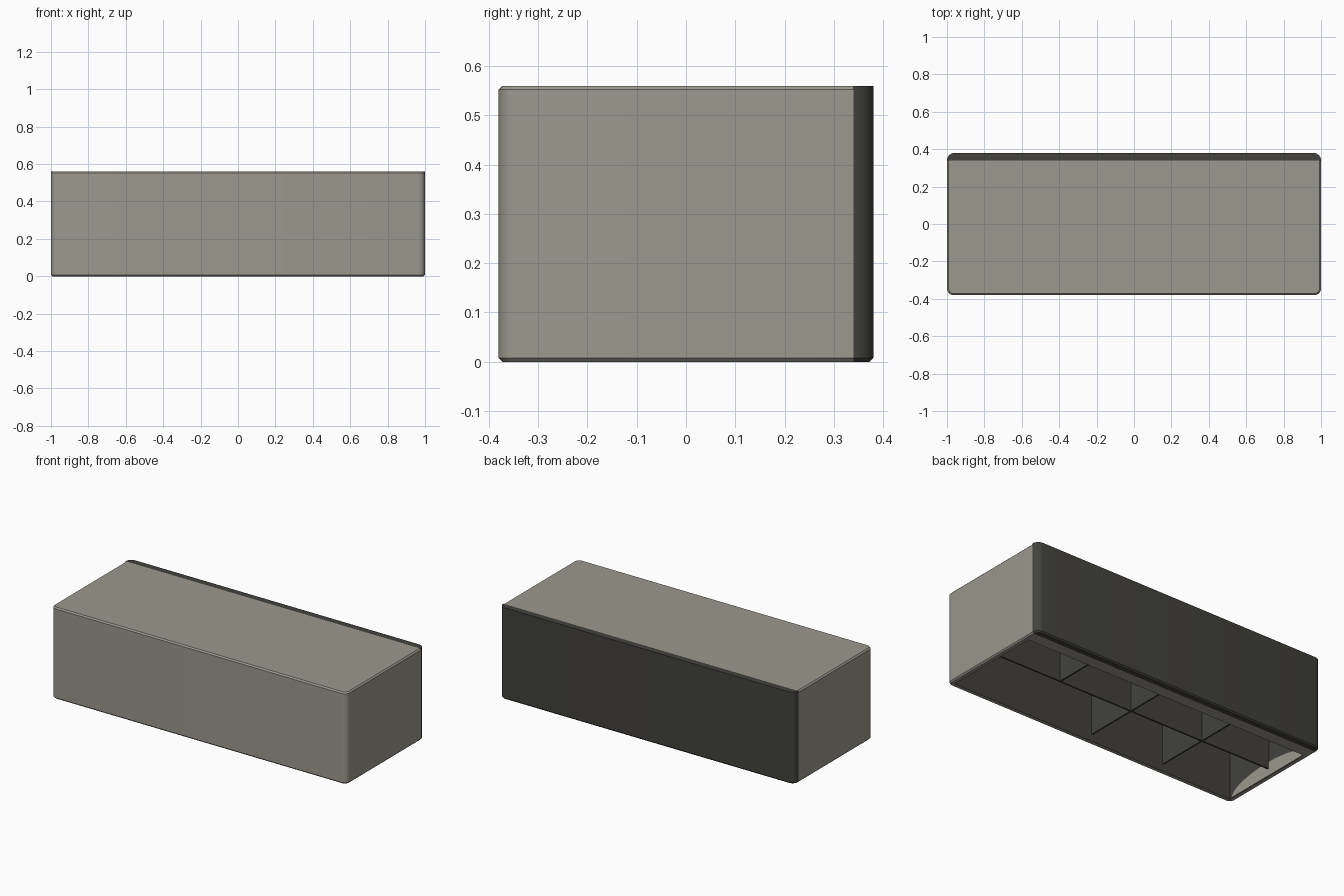
import bpy, bmesh, math

if "Cube" in bpy.data.objects:
    bpy.data.objects.remove(bpy.data.objects["Cube"])

H = 0.56                                  # total height
JOIN = 0.34                               # body ends here, back panel starts
HOLE = (-0.97, 0.97, -0.35, 0.27)         # underside cavity: x0, x1, y0, y1
CEIL = 0.53                               # cavity ceiling


def material(name, rgb):
    m = bpy.data.materials.new(name)
    m.diffuse_color = (*rgb, 1)
    m.use_nodes = True
    m.node_tree.nodes["Principled BSDF"].inputs["Base Color"].default_value = m.diffuse_color
    return m


GREY = material("warm grey", (0.33, 0.315, 0.268))
DARK = material("charcoal", (0.054, 0.053, 0.046))


def finish(name, bm, *mats):
    bmesh.ops.recalc_face_normals(bm, faces=bm.faces)
    me = bpy.data.meshes.new(name)
    bm.to_mesh(me)
    bm.free()
    ob = bpy.data.objects.new(name, me)
    bpy.context.collection.objects.link(ob)
    for m in mats:
        me.materials.append(m)
    return ob


def box(name, x0, x1, y0, y1, z0, z1, mat):
    bm = bmesh.new()
    bmesh.ops.create_cube(bm, size=1)
    for v in bm.verts:
        v.co = ((x0 + x1) / 2 + v.co.x * (x1 - x0),
                (y0 + y1) / 2 + v.co.y * (y1 - y0),
                (z0 + z1) / 2 + v.co.z * (z1 - z0))
    return finish(name, bm, mat)


def slab(name, y_flat, y_round, r, levels, mat):
    """Upright block, square along y_flat, rounded corners along y_round,
    with bevelled edges on the given z levels."""
    s = 1 if y_round > y_flat else -1
    pts = [(-1, y_flat)]
    for side in (-1, 1):
        for i in range(7):
            a = math.pi / 2 * (i if side < 0 else 6 - i) / 6
            pts.append((side * (1 - r + r * math.cos(a)),
                        y_round - s * r + s * r * math.sin(a)))
    pts.append((1, y_flat))
    bm = bmesh.new()
    f = bm.faces.new([bm.verts.new((x, y, 0)) for x, y in pts])
    ext = bmesh.ops.extrude_face_region(bm, geom=[f])
    for v in ext["geom"]:
        if isinstance(v, bmesh.types.BMVert):
            v.co.z = H
    bmesh.ops.remove_doubles(bm, verts=bm.verts, dist=1e-5)
    bmesh.ops.recalc_face_normals(bm, faces=bm.faces)
    edges = [e for e in bm.edges
             if any(all(abs(v.co.z - z) < 1e-4 for v in e.verts) for z in levels)
             and not all(abs(v.co.y - y_flat) < 1e-4 for v in e.verts)]
    bmesh.ops.bevel(bm, geom=edges, offset=0.008, segments=1,
                    profile=0.5, affect='EDGES')
    return finish(name, bm, mat)


def smooth(ob):
    bpy.ops.object.select_all(action='DESELECT')
    ob.select_set(True)
    bpy.context.view_layer.objects.active = ob
    bpy.ops.object.shade_smooth_by_angle(angle=math.radians(20))


# Main block, hollowed from below
body = slab("body", JOIN, -0.38, 0.035, (0, H), GREY)
cutter = box("cavity_cutter", *HOLE, -0.1, CEIL, GREY)
mod = body.modifiers.new("cavity", 'BOOLEAN')
mod.operation = 'DIFFERENCE'
mod.solver = 'EXACT'
mod.object = cutter
bpy.context.view_layer.objects.active = body
bpy.ops.object.modifier_apply(modifier=mod.name)
bpy.data.objects.remove(cutter)

# Cavity faces are charcoal
body.data.materials.append(DARK)
for p in body.data.polygons:
    c = p.center
    if (0.02 < c.z < CEIL + 0.005 and abs(c.x) < 0.975
            and HOLE[2] - 0.005 < c.y < HOLE[3] + 0.005):
        p.material_index = 1
smooth(body)

# Charcoal back panel
smooth(slab("back_panel", JOIN, 0.38, 0.04, (0,), DARK))

# Dividers inside the cavity, set back from the rim
T = 0.005
MID = -0.025
LOW = 0.045
box("long_divider", HOLE[0], HOLE[1], MID - T, MID + T, LOW, CEIL, DARK)
for i, (x, y0) in enumerate(((0.5, MID), (0, HOLE[2]), (-0.5, HOLE[2]))):
    box(f"cross_divider_{i + 1}", x - T, x + T, y0, HOLE[3], LOW, CEIL, DARK)

# Pale arched lip on the inner end wall
bm = bmesh.new()
arc = [math.pi * i / 16 for i in range(17)]
face = bm.faces.new([bm.verts.new((HOLE[0], -0.03 + 0.3 * math.cos(a),
                                   0.002 + 0.085 * math.sin(a))) for a in arc])
ext = bmesh.ops.extrude_face_region(bm, geom=[face])
for v in ext["geom"]:
    if isinstance(v, bmesh.types.BMVert):
        v.co.x += 0.004
finish("end_lip", bm, GREY)
